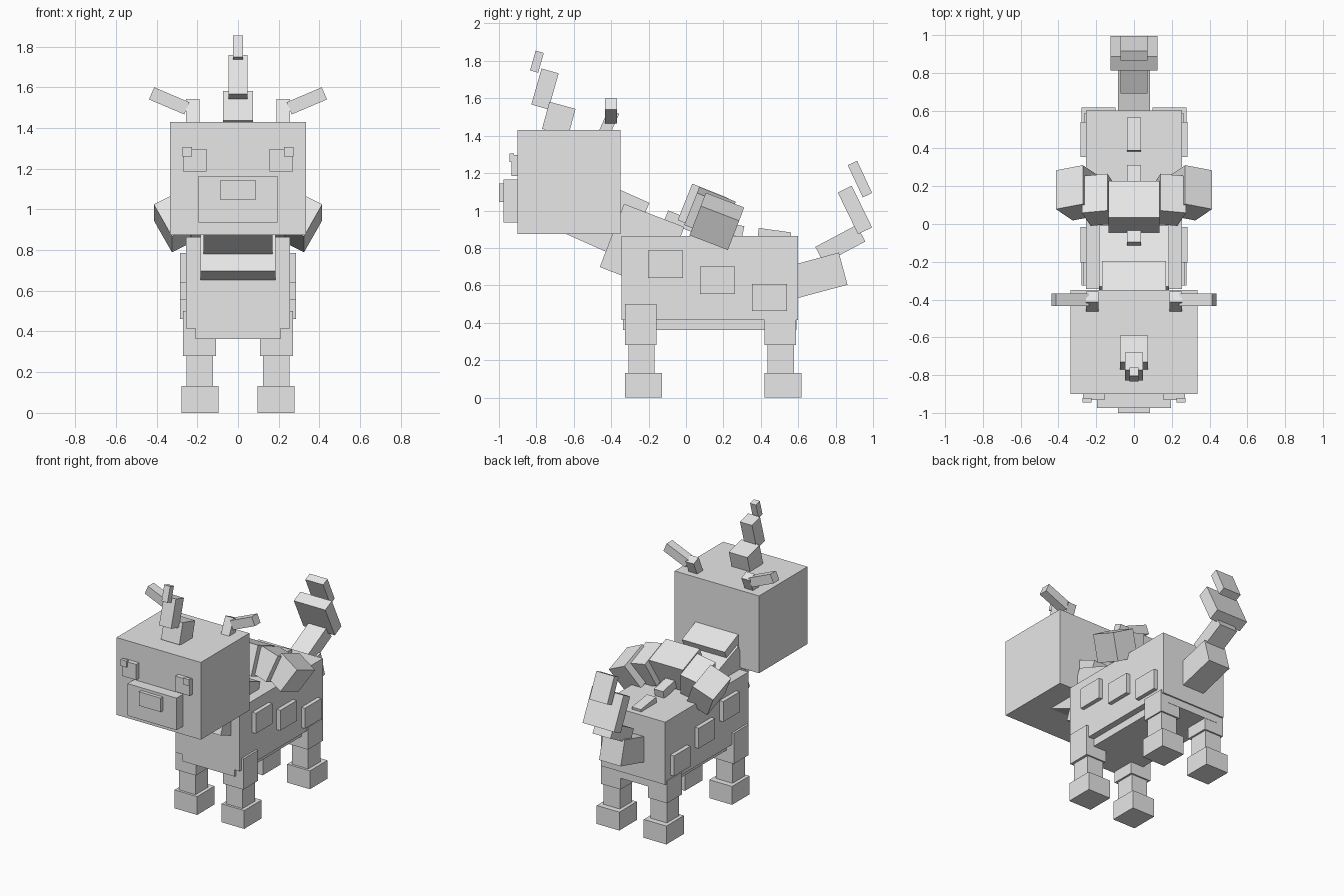
import bpy
from math import radians
from mathutils import Matrix, Vector

grey = bpy.data.materials.new("plain grey")
grey.diffuse_color = (0.8, 0.8, 0.8, 1)


def box(name, centre, size, pitch=0, roll=0):
    """Block with baked size; pitch turns about x, roll about y (degrees)."""
    bpy.ops.mesh.primitive_cube_add(size=1)
    ob = bpy.context.object
    ob.name = name
    ob.data.transform(Matrix.Diagonal(Vector((*size, 1))))
    turn = Matrix.Rotation(radians(pitch), 4, 'X') @ Matrix.Rotation(radians(roll), 4, 'Y')
    ob.matrix_world = Matrix.Translation(centre) @ turn
    ob.data.materials.append(grey)
    return ob


def span(name, x, y, z):
    """Upright block given by its (min, max) range on each axis."""
    r = (x, y, z)
    return box(name, [(a + b) / 2 for a, b in r], [b - a for a, b in r])


def span_pair(name, x, y, z):
    span(name + "_right", x, y, z)
    span(name + "_left", (-x[1], -x[0]), y, z)


def box_pair(name, centre, size, pitch=0, roll=0):
    box(name + "_right", centre, size, pitch, roll)
    box(name + "_left", (-centre[0], centre[1], centre[2]), size, pitch, -roll)


# Torso
span("body", (-0.255, 0.255), (-0.345, 0.6), (0.415, 0.865))
span("belly", (-0.21, 0.21), (-0.338, 0.59), (0.362, 0.42))

# Flank spots
for i, (y, z) in enumerate([(-0.11, 0.712), (0.168, 0.627), (0.447, 0.535)]):
    span_pair(f"flank_spot_{i + 1}", (0.25, 0.284), (y - 0.093, y + 0.093),
              (z - 0.073, z + 0.073))

# Legs
for name, y, outer, top in (("front", -0.235, 0.27, 0.50), ("hind", 0.51, 0.262, 0.44)):
    span_pair(name + "_thigh", (0.108, outer), (y - 0.09, y + 0.078), (0.28, top))
    span_pair(name + "_shin", (0.122, 0.252), (y - 0.073, y + 0.067), (0.12, 0.30))
    span_pair(name + "_foot", (0.097, 0.277), (y - 0.09, y + 0.108), (0, 0.132))

# Neck
box("lower_neck", (-0.235, 0, 0) and (0, -0.235, 0.805), (0.37, 0.345, 0.362), -21)
box("upper_neck", (0, -0.446, 0.97), (0.34, 0.40, 0.333), -24)

# Head and face
span("head", (-0.335, 0.335), (-0.9, -0.35), (0.875, 1.43))
span("snout", (-0.195, 0.195), (-0.975, -0.89), (0.935, 1.165))
span("nose", (-0.086, 0.086), (-1.0, -0.97), (1.045, 1.145))
span_pair("eye", (0.155, 0.27), (-0.933, -0.89), (1.185, 1.297))
span_pair("pupil", (0.225, 0.273), (-0.944, -0.92), (1.26, 1.306))

# Forehead horn
box("horn_base", (0, -0.68, 1.49), (0.146, 0.145, 0.15), -15)
box("horn_middle", (0, -0.754, 1.65), (0.095, 0.095, 0.2), -16)
box("horn_tip", (0, -0.797, 1.796), (0.047, 0.045, 0.11), -16)

# Ears
box_pair("ear_base", (0.222, -0.412, 1.47), (0.066, 0.062, 0.13), -24)
box_pair("ear_tip", (0.338, -0.401, 1.533), (0.188, 0.065, 0.065), 0, -23)

# Arched saddle of tilted blocks across the back
box("saddle_centre", (0, 0.092, 1.007), (0.27, 0.21, 0.21), -22)
box_pair("saddle_middle", (0.185, 0.128, 0.985), (0.14, 0.21, 0.19), -22, 14)
box_pair("saddle_end", (0.2975, 0.165, 0.942), (0.162, 0.22, 0.19), -21, 28)

# Spine ridges
box("spine_ridge_front", (0, -0.025, 0.94), (0.072, 0.175, 0.06), -22)
box("spine_ridge_middle", (0, 0.22, 0.905), (0.072, 0.175, 0.06), -12)
box("spine_ridge_rear", (0, 0.472, 0.865), (0.072, 0.175, 0.06), -8)

# Tail
box("tail_root", (0, 0.705, 0.653), (0.172, 0.28, 0.178), 15)
box("tail_middle", (0, 0.825, 0.82), (0.142, 0.25, 0.1), 28)
box("tail_fan", (0, 0.903, 1.003), (0.25, 0.083, 0.248), 26)
box("tail_tip", (0, 0.93, 1.168), (0.142, 0.055, 0.19), 25)
